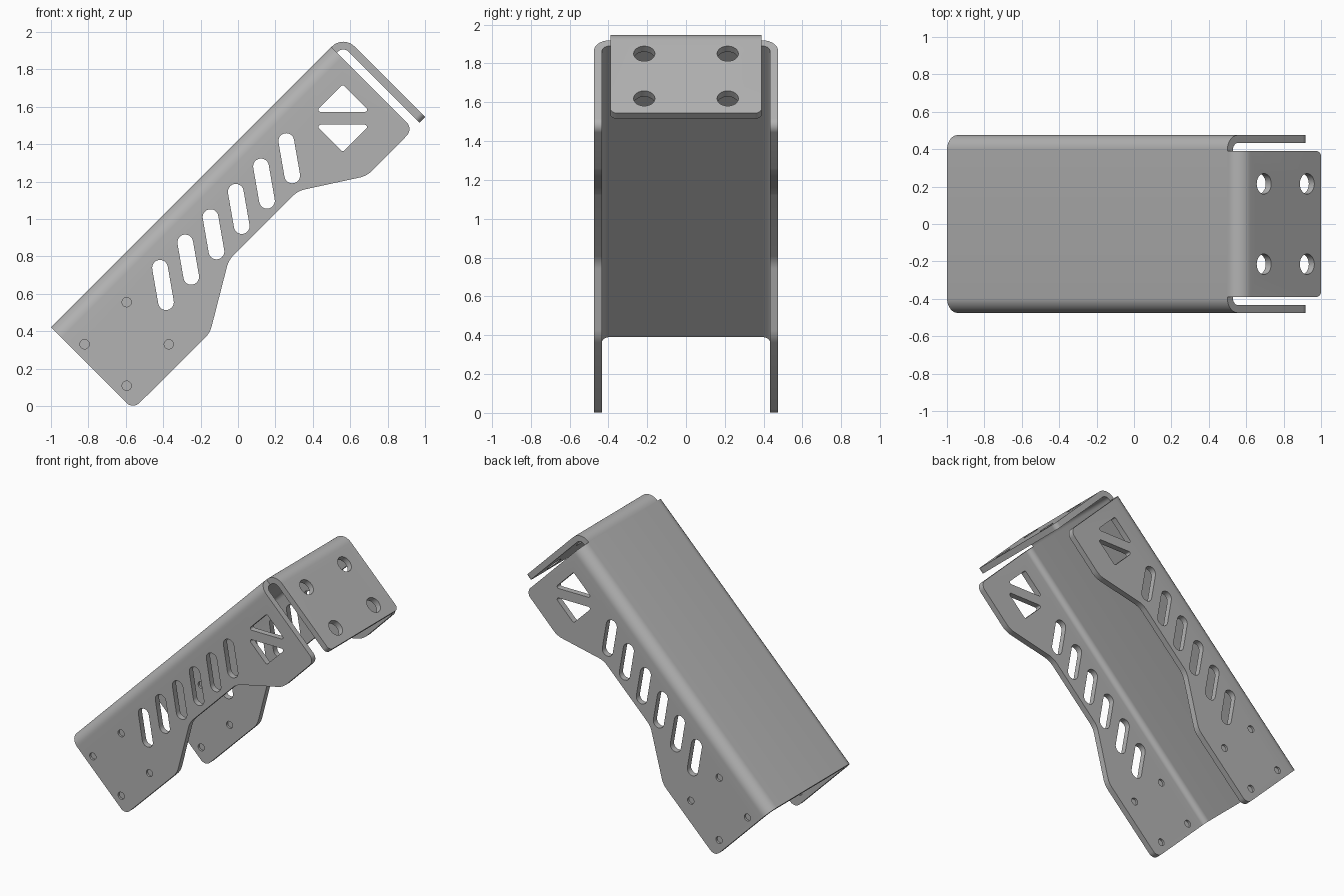
import bpy, bmesh, math
from mathutils import Vector

if "Cube" in bpy.data.objects:
    bpy.data.objects.remove(bpy.data.objects["Cube"], do_unlink=True)

S = math.sqrt(0.5)
WIDTH, GAUGE, LENGTH, DEPTH = 0.475, 0.042, 2.12, 0.62
TAB_U, TAB_HALF = 2.21, 0.39

steel = bpy.data.materials.new("grey steel")
steel.use_nodes = True
grey = (0.45, 0.45, 0.45, 1)
steel.diffuse_color = grey
steel.node_tree.nodes["Principled BSDF"].inputs["Base Color"].default_value = grey


# Mappings: u runs up the slope, v points away from the top sheet
def uv(u, v):
    return (-1 + (u + v) * S, 0.42 + (u - v) * S)


def slope(u, v, y):
    x, z = uv(u, v)
    return Vector((x, y, z))


def side_on(x, z, y):
    return Vector((x, y, z))


def section(y, v, u):
    return slope(u, v, y)


def fillet(corners, steps=10):
    """Corners are (a, b, radius); returns a loop with rounded corners."""
    loop = []
    for i, (a, b, r) in enumerate(corners):
        p = Vector((a, b))
        if r == 0:
            loop.append(p)
            continue
        d0 = (Vector(corners[i - 1][:2]) - p).normalized()
        d1 = (Vector(corners[(i + 1) % len(corners)][:2]) - p).normalized()
        half = d0.angle(d1) / 2
        centre = p + (d0 + d1).normalized() * r / math.sin(half)
        start = p + d0 * r / math.tan(half) - centre
        end = p + d1 * r / math.tan(half) - centre
        sweep = math.atan2(start.x * end.y - start.y * end.x, start.dot(end))
        for k in range(steps + 1):
            t = sweep * k / steps
            c, s = math.cos(t), math.sin(t)
            loop.append(centre + Vector((start.x * c - start.y * s, start.x * s + start.y * c)))
    return loop


def slot(p, q, r, steps=12):
    """Capsule round two centres; a circle when they coincide."""
    p, q = Vector(p), Vector(q)
    d = q - p
    base = math.atan2(d.y, d.x) if d.length else 0
    loop = []
    for centre, a0 in ((q, base - math.pi / 2), (p, base + math.pi / 2)):
        for k in range(steps + (1 if d.length else 0)):
            t = a0 + math.pi * k / steps
            loop.append(centre + r * Vector((math.cos(t), math.sin(t))))
    return loop


def prisms(name, place, items):
    """One mesh of extruded loops; items are (loop, low, high)."""
    bm = bmesh.new()
    for loop, low, high in items:
        bottom = [bm.verts.new(place(p.x, p.y, low)) for p in loop]
        top = [bm.verts.new(place(p.x, p.y, high)) for p in loop]
        bm.faces.new(bottom)
        bm.faces.new(top)
        for i in range(len(loop)):
            j = (i + 1) % len(loop)
            bm.faces.new((bottom[i], bottom[j], top[j], top[i]))
    bmesh.ops.recalc_face_normals(bm, faces=bm.faces)
    mesh = bpy.data.meshes.new(name)
    bm.to_mesh(mesh)
    bm.free()
    mesh.materials.append(steel)
    obj = bpy.data.objects.new(name, mesh)
    bpy.context.collection.objects.link(obj)
    return obj


def select(obj):
    bpy.ops.object.select_all(action='DESELECT')
    obj.select_set(True)
    bpy.context.view_layer.objects.active = obj


def combine(obj, cutter, operation):
    cutter.hide_render = True
    mod = obj.modifiers.new("cut", 'BOOLEAN')
    mod.operation, mod.object, mod.solver = operation, cutter, 'EXACT'
    select(obj)
    bpy.ops.object.modifier_apply(modifier=mod.name)
    bpy.data.objects.remove(cutter, do_unlink=True)


def finish(obj):
    select(obj)
    bpy.ops.object.shade_smooth_by_angle(angle=math.radians(30))


# Folded channel: top sheet with two side flanges
W, G = WIDTH, WIDTH - GAUGE
channel = prisms("channel", section, [(fillet([
    (-W, 0.7, 0), (-W, 0, 0.08), (W, 0, 0.08), (W, 0.7, 0),
    (G, 0.7, 0), (G, GAUGE, 0.038), (-G, GAUGE, 0.038), (-G, 0.7, 0)]), -0.1, 2.3)])

# Trim the flanges to their waisted outline
outline = fillet([
    (*uv(0, -0.1), 0), (*uv(0, DEPTH), 0.05),
    (-0.15, 0.39, 0.14), (-0.05, 0.78, 0.14), (0.32, 1.15, 0.14), (0.69, 1.23, 0.14),
    (*uv(LENGTH, DEPTH), 0.05), (*uv(LENGTH, -0.1), 0)])
combine(channel, prisms("outline_cutter", side_on, [(outline, -1, 1)]), 'INTERSECT')

# Row of slanted slots and a split diamond through both flanges
openings = []
for i in range(6):
    x, z = -0.401 + 0.135 * i, 0.647 + 0.1355 * i
    openings.append(slot((x - 0.016, z + 0.092), (x + 0.016, z - 0.092), 0.042))
for side in (1, -1):
    z = 1.538 + side * 0.034
    openings.append(fillet([(0.56, z + side * 0.147, 0.012),
                            (0.413, z, 0.012), (0.707, z, 0.012)], 5))
combine(channel, prisms("opening_cutter", side_on, [(o, -1, 1) for o in openings]), 'DIFFERENCE')

# Shallow round fixing recesses on both faces of each flange
recesses = []
for x, z in ((-0.595, 0.555), (-0.82, 0.33), (-0.37, 0.33), (-0.595, 0.108)):
    ring = slot((x, z), (x, z), 0.025)
    for low, high in ((W - 0.015, W + 0.03), (G - 0.03, G + 0.015)):
        recesses += [(ring, low, high), (ring, -high, -low)]
combine(channel, prisms("recess_cutter", side_on, recesses), 'DIFFERENCE')
finish(channel)

# Mounting tab bent down over the upper end
inner = TAB_U - GAUGE
tab = prisms("mounting_tab", slope, [(fillet([
    (LENGTH, 0, 0), (TAB_U, 0, 0.085), (TAB_U, 0.7, 0), (inner, 0.7, 0),
    (inner, GAUGE, 0.043), (LENGTH, GAUGE, 0)]), -0.5, 0.5)])
blank = fillet([(-TAB_HALF, -0.1, 0), (TAB_HALF, -0.1, 0),
                (TAB_HALF, DEPTH, 0.035), (-TAB_HALF, DEPTH, 0.035)])
combine(tab, prisms("tab_cutter", section, [(blank, 2, 2.4)]), 'INTERSECT')
holes = [(slot((y, v), (y, v), 0.055), 2, 2.4) for y in (-0.215, 0.215) for v in (0.187, 0.513)]
combine(tab, prisms("tab_hole_cutter", section, holes), 'DIFFERENCE')
finish(tab)
